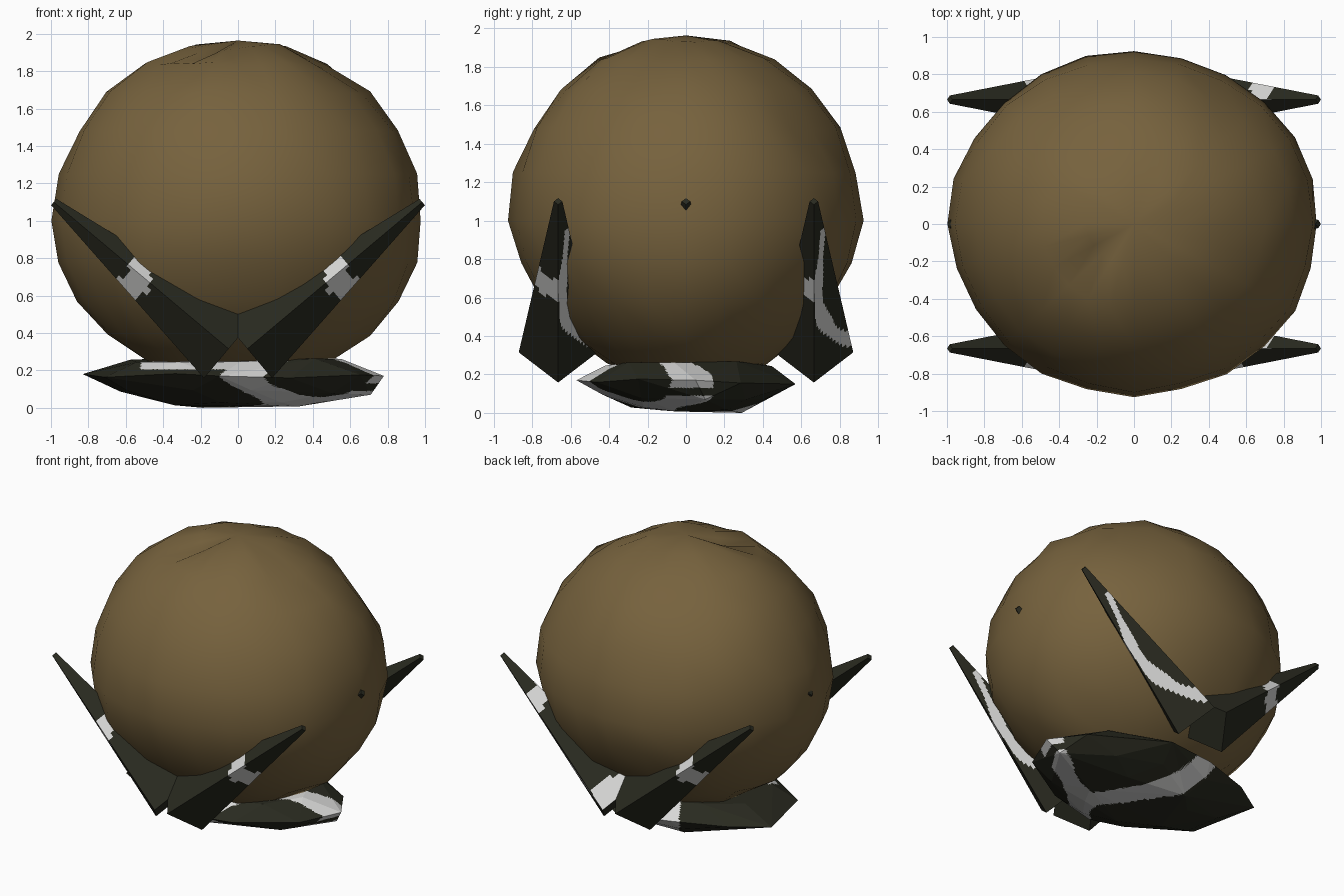
import bpy, bmesh, math, random
from mathutils import Vector, Matrix

if "Cube" in bpy.data.objects:
    bpy.data.objects.remove(bpy.data.objects["Cube"])

random.seed(7)


def material(name, rgb):
    m = bpy.data.materials.new(name)
    m.diffuse_color = (*rgb, 1)
    m.use_nodes = True
    m.node_tree.nodes["Principled BSDF"].inputs["Base Color"].default_value = m.diffuse_color
    return m


BROWN = material("brown_stone", (0.182, 0.122, 0.047))
DARK = material("dark_marble", (0.022, 0.023, 0.014))
LIGHT = material("pale_vein", (0.68, 0.68, 0.67))


def add_object(name, bm, mats):
    bmesh.ops.recalc_face_normals(bm, faces=bm.faces)
    me = bpy.data.meshes.new(name)
    bm.to_mesh(me)
    bm.free()
    for m in mats:
        me.materials.append(m)
    ob = bpy.data.objects.new(name, me)
    bpy.context.collection.objects.link(ob)
    return ob


# Boulder: slightly worn sphere, flattened and narrowed underneath
bm = bmesh.new()
bmesh.ops.create_uvsphere(bm, u_segments=24, v_segments=12, radius=1)
dents = [(Vector((-0.20, -0.22, 0.95)), 0.22, 0.08),
         (Vector((0.55, -0.10, 0.83)), 0.20, 0.06),
         (Vector((-0.35, 0.50, 0.79)), 0.20, 0.05),
         (Vector((0.50, 0.70, 0.50)), 0.25, 0.06)]
for v in bm.verts:
    p = v.co.copy()
    r = random.uniform(0.975, 1.0)
    for c, size, depth in dents:
        r -= depth * max(0, 1 - (p - c).length / size)
    low = max(0, -p.z)
    y = p.y * 0.935 * (1 - 0.12 * low)
    z = p.z * (0.87 if p.z < 0 else 0.98)
    v.co = Vector((p.x * r, y * r, 1.0 + z * r))
boulder = add_object("boulder", bm, [BROWN])
bpy.context.view_layer.objects.active = boulder
boulder.select_set(True)
bpy.ops.object.shade_smooth_by_angle(angle=math.radians(50))
boulder.select_set(False)


# Crossed spikes: four-sided tapering arms, leaning out from the middle
def spike(name, side, y0):
    start = Vector((side * 0.05, y0, 0.315))
    tip = Vector((side * 0.985, y0, 1.1))
    d = (tip - start).normalized()
    length = (tip - start).length
    n = Vector((-side * d.z, 0, abs(d.x)))          # upward normal of arm
    bm = bmesh.new()
    bmesh.ops.create_cone(bm, cap_ends=True, segments=4, radius1=0.205,
                          radius2=0.022, depth=length)
    bmesh.ops.subdivide_edges(bm, edges=bm.edges[:], cuts=39, use_grid_fill=True)
    for f in bm.faces:
        c = f.calc_center_median()
        t = c.z / length + 0.5
        a, b = c.x, c.y                              # across arm, front to back
        u = b / (0.205 - 0.183 * t)
        mid = 0.51 + 0.08 * a + 0.012 * math.sin(40 * a)
        if side > 0 and b > 0:
            mid = 0.69 + 0.2 * a
        vein = abs(t - mid) < 0.06
        if side > 0 and b > 0:                       # vein winding along the back
            if a < 0 and 0.01 < t < 0.82:
                centre = 0.2 + 5.5 * (t - 0.47) ** 2
                vein = abs(u - centre) < 0.2 + 0.04 * math.sin(25 * t)
            if a > 0 and 0.01 < t < 0.11 + 0.02 * math.sin(25 * a):
                vein = True
        f.material_index = 1 if vein else 0
    m = Matrix((n, Vector((0, 1, 0)), d)).transposed().to_4x4()
    m.translation = (start + tip) / 2
    bmesh.ops.transform(bm, matrix=m, verts=bm.verts)
    add_object(name, bm, [DARK, LIGHT])


for label, y0 in (("front", -0.665), ("middle", 0.0), ("back", 0.665)):
    spike(label + "_spike_right", 1, y0)
    spike(label + "_spike_left", -1, y0)

# Base slab: faceted hull of four uneven rings
bm = bmesh.new()
rings = [(0.36, 0.30, 0.015, 7), (0.66, 0.45, 0.08, 9),
         (0.78, 0.53, 0.17, 10), (0.62, 0.45, 0.255, 9)]
for rx, ry, z, count in rings:
    for i in range(count):
        a = math.tau * (i + random.uniform(-0.25, 0.25)) / count
        k = random.uniform(0.93, 1.02)
        bm.verts.new((rx * k * math.cos(a) - 0.02, ry * k * math.sin(a),
                      z + random.uniform(-0.015, 0.015)))
for p in ((-0.19, 0.29, 0), (-0.83, 0.22, 0.18), (0.78, 0.05, 0.17),
          (-0.1, -0.57, 0.17), (0.15, 0.57, 0.15), (0.71, 0.1, 0.07)):
    bm.verts.new(p)
bmesh.ops.convex_hull(bm, input=bm.verts)
loose = [v for v in bm.verts if not v.link_faces]
bmesh.ops.delete(bm, geom=loose, context='VERTS')
bmesh.ops.subdivide_edges(bm, edges=bm.edges[:], cuts=17, use_grid_fill=True)


def distance(p, a, b):
    a, b = Vector(a), Vector(b)
    t = max(0, min(1, (p - a).dot(b - a) / (b - a).length_squared))
    return (p - a - t * (b - a)).length


# Pale veins branch out from one point below the slab
veins = [((0.25, -0.2), (0.80, 0.08)), ((0.25, -0.2), (-0.25, 0.6)),
         ((0.25, -0.2), (0.0, -0.6))]
for f in bm.faces:
    c = f.calc_center_median()
    p = Vector((c.x, c.y))
    wide = 0.085 + 0.02 * math.sin(11 * c.x + 7 * c.y)
    vein = any(distance(p, a, b) < wide for a, b in veins)
    if c.x > 0.6 and 0.09 < c.z < 0.13:              # dark gap on the right edge
        vein = False
    top_patch = c.z > 0.205 and c.y < -0.2 and -0.52 < c.x < 0.1
    f.material_index = 1 if vein or top_patch else 0
add_object("base_slab", bm, [DARK, LIGHT])
